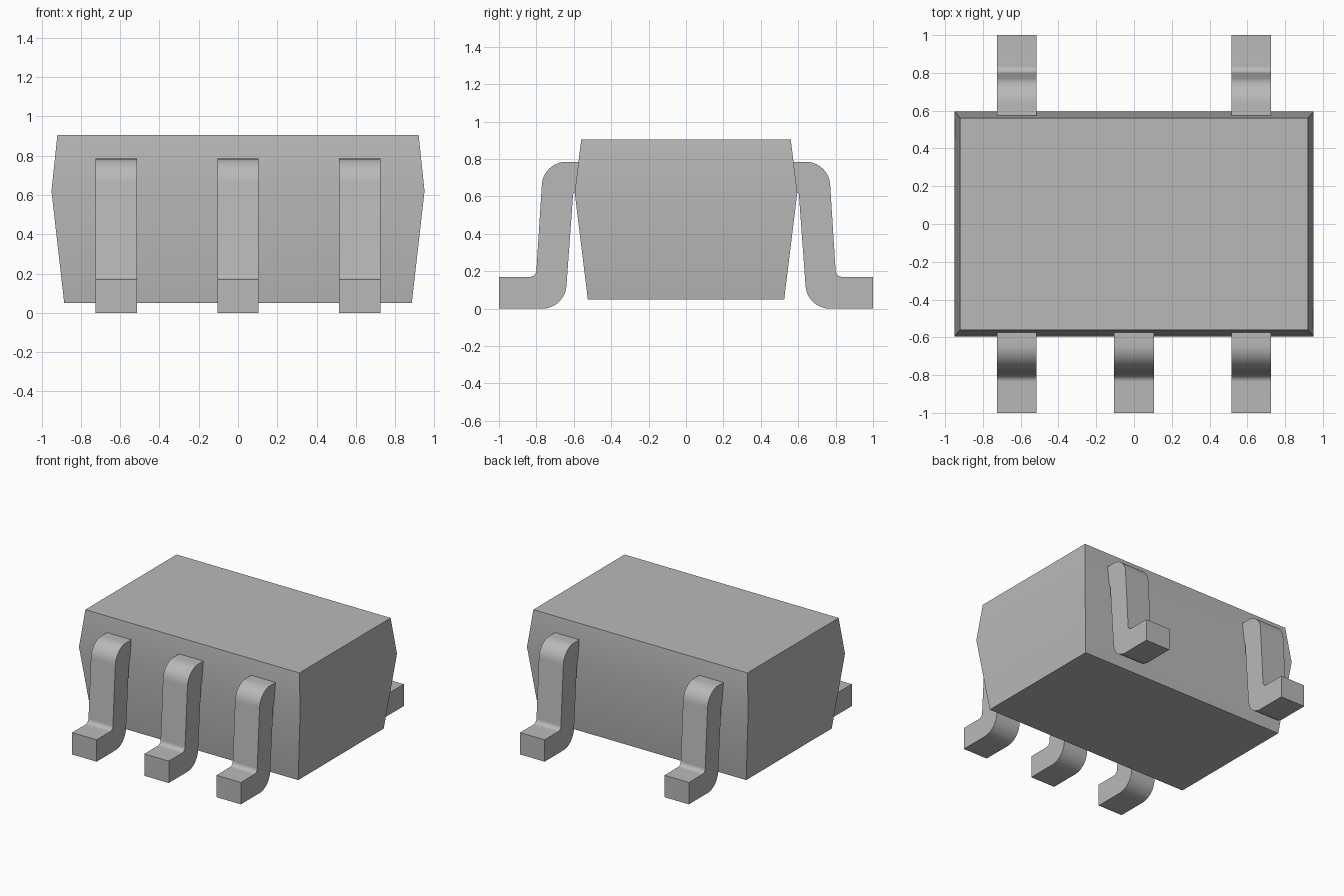
import bpy, bmesh, math
from mathutils import Vector

cube = bpy.data.objects.get("Cube")
if cube:
    bpy.data.objects.remove(cube, do_unlink=True)

gray = bpy.data.materials.new("neutral gray")
gray.use_nodes = True
color = (0.485, 0.485, 0.49, 1)
gray.diffuse_color = color
gray.node_tree.nodes["Principled BSDF"].inputs["Base Color"].default_value = color


def make_object(name, bm):
    bmesh.ops.recalc_face_normals(bm, faces=bm.faces[:])
    mesh = bpy.data.meshes.new(name)
    bm.to_mesh(mesh)
    bm.free()
    mesh.materials.append(gray)
    obj = bpy.data.objects.new(name, mesh)
    bpy.context.collection.objects.link(obj)
    bpy.ops.object.select_all(action='DESELECT')
    obj.select_set(True)
    bpy.context.view_layer.objects.active = obj
    bpy.ops.object.shade_smooth_by_angle(angle=math.radians(30))


def rounded(corners, steps=10):
    """Polygon outline from (u, z, radius) corners, with arcs where radius > 0."""
    outline = []
    for i, (u, z, r) in enumerate(corners):
        p = Vector((u, z))
        if not r:
            outline.append(p)
            continue
        a = (Vector(corners[i - 1][:2]) - p).normalized()
        b = (Vector(corners[(i + 1) % len(corners)][:2]) - p).normalized()
        half = math.acos(a.dot(b)) / 2
        center = p + (a + b).normalized() * r / math.sin(half)
        start = p + a * r / math.tan(half) - center
        end = p + b * r / math.tan(half) - center
        first = math.atan2(start.y, start.x)
        sweep = math.atan2(start.x * end.y - start.y * end.x, start.dot(end))
        for k in range(steps + 1):
            t = first + sweep * k / steps
            outline.append(center + r * Vector((math.cos(t), math.sin(t))))
    return outline


# Package body: three stacked rectangles, widest at the parting line
bm = bmesh.new()
rings = []
for hx, hy, z in ((0.885, 0.525, 0.05), (0.95, 0.595, 0.62), (0.92, 0.56, 0.905)):
    rings.append([bm.verts.new((sx * hx, sy * hy, z))
                  for sx, sy in ((-1, -1), (1, -1), (1, 1), (-1, 1))])
for low, high in zip(rings, rings[1:]):
    for i in range(4):
        j = (i + 1) % 4
        bm.faces.new((low[i], low[j], high[j], high[i]))
bm.faces.new(rings[0])
bm.faces.new(rings[-1])
make_object("package_body", bm)

# Bent leads: side profile extruded across the lead width
profile = rounded([
    (0.57, 0.785, 0), (0.763, 0.785, 0.13), (0.802, 0.17, 0.035), (1, 0.17, 0),
    (1, 0, 0), (0.648, 0, 0.13), (0.603, 0.62, 0.01), (0.585, 0.62, 0)])


def make_lead(name, x, side, width=0.21):
    bm = bmesh.new()
    near, far = ([bm.verts.new((x + dx, side * p.x, p.y)) for p in profile]
                 for dx in (-width / 2, width / 2))
    bm.faces.new(near)
    bm.faces.new(far)
    for i in range(len(near)):
        bm.faces.new((near[i - 1], near[i], far[i], far[i - 1]))
    make_object(name, bm)


for label, x in (("right", -0.62), ("middle", 0), ("left", 0.62)):
    make_lead("front_lead_" + label, x, -1)
    if x:
        make_lead("back_lead_" + label, x, 1)
